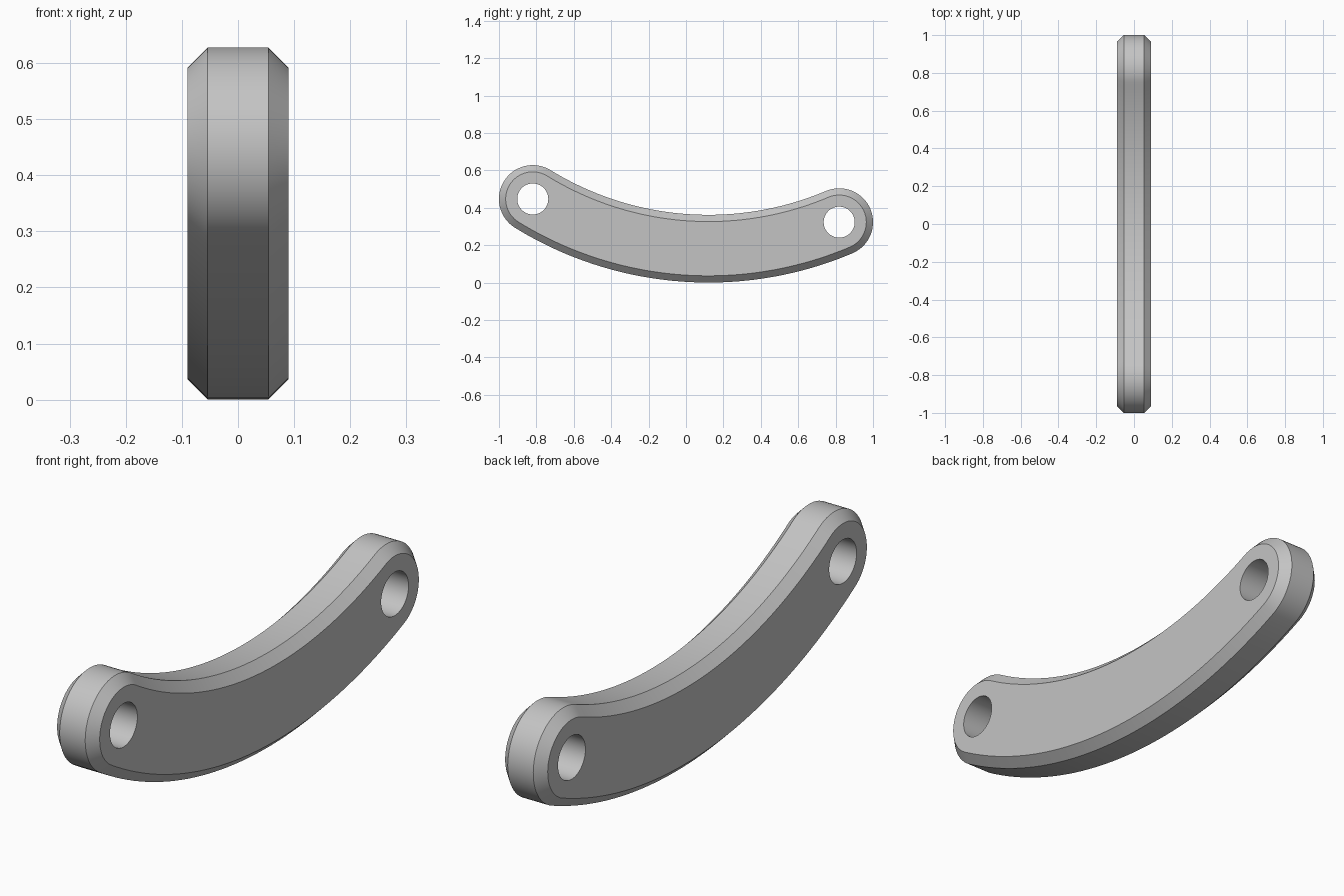
import bpy, bmesh, math

if "Cube" in bpy.data.objects:
    bpy.data.objects.remove(bpy.data.objects["Cube"])

# Curved link: a constant-width slot swept along an arc, with round ends
ARC_Y, ARC_Z, ARC_R = 0.12, 1.973, 1.792      # centre and radius of the mid-line
A_FRONT, A_BACK = -0.5517, 0.4007             # end angles, measured from straight down
WIDTH, HOLE_R = 0.181, 0.083                  # half height of the bar, hole radius
HALF_X, CHAMFER = 0.09, 0.036


def on_arc(radius, a):
    return ARC_Y + radius * math.sin(a), ARC_Z - radius * math.cos(a)


def outline(w):
    """Slot outline at distance w from the mid-line, as (y, z) points."""
    pts, n, m = [], 48, 32
    for i in range(n):                         # lower arc
        pts.append(on_arc(ARC_R + w, A_FRONT + (A_BACK - A_FRONT) * i / n))
    cy, cz = on_arc(ARC_R, A_BACK)             # back round end
    for i in range(m):
        t = A_BACK - math.pi / 2 + math.pi * i / m
        pts.append((cy + w * math.cos(t), cz + w * math.sin(t)))
    for i in range(n):                         # upper arc
        pts.append(on_arc(ARC_R - w, A_BACK + (A_FRONT - A_BACK) * i / n))
    cy, cz = on_arc(ARC_R, A_FRONT)            # front round end
    for i in range(m):
        t = A_FRONT + math.pi / 2 + math.pi * i / m
        pts.append((cy + w * math.cos(t), cz + w * math.sin(t)))
    return pts


def hole(a):
    cy, cz = on_arc(ARC_R, a)
    return [(cy + HOLE_R * math.cos(t), cz + HOLE_R * math.sin(t))
            for t in (math.tau * i / 48 for i in range(48))]


bm = bmesh.new()


def ring(pts, x):
    return [bm.verts.new((x, y, z)) for y, z in pts]


def skin(rings):
    """Join neighbouring rings with quads."""
    for a, b in zip(rings, rings[1:]):
        for i in range(len(a)):
            j = (i + 1) % len(a)
            bm.faces.new((a[i], a[j], b[j], b[i]))


# Rim with chamfered edges
inner, outer = outline(WIDTH - CHAMFER), outline(WIDTH)
rim = [ring(inner, -HALF_X), ring(outer, CHAMFER - HALF_X),
       ring(outer, HALF_X - CHAMFER), ring(inner, HALF_X)]
skin(rim)

# Pin holes through both ends
bores = [[ring(hole(a), x) for x in (-HALF_X, HALF_X)] for a in (A_FRONT, A_BACK)]
for b in bores:
    skin(b)

# Flat side faces around the holes
for k in (0, -1):
    edges = []
    for loop in [rim[k]] + [b[k] for b in bores]:
        edges += [bm.edges.get((v, loop[(i + 1) % len(loop)])) for i, v in enumerate(loop)]
    bmesh.ops.triangle_fill(bm, edges=edges, use_beauty=True)
bmesh.ops.recalc_face_normals(bm, faces=bm.faces)

mesh = bpy.data.meshes.new("curved_link")
bm.to_mesh(mesh)
bm.free()
link = bpy.data.objects.new("curved_link", mesh)
bpy.context.collection.objects.link(link)

grey = bpy.data.materials.new("light_grey")
grey.diffuse_color = (0.55, 0.55, 0.55, 1)
grey.use_nodes = True
grey.node_tree.nodes["Principled BSDF"].inputs["Base Color"].default_value = grey.diffuse_color
mesh.materials.append(grey)

bpy.context.view_layer.objects.active = link
link.select_set(True)
bpy.ops.object.shade_smooth_by_angle(angle=math.radians(30))
